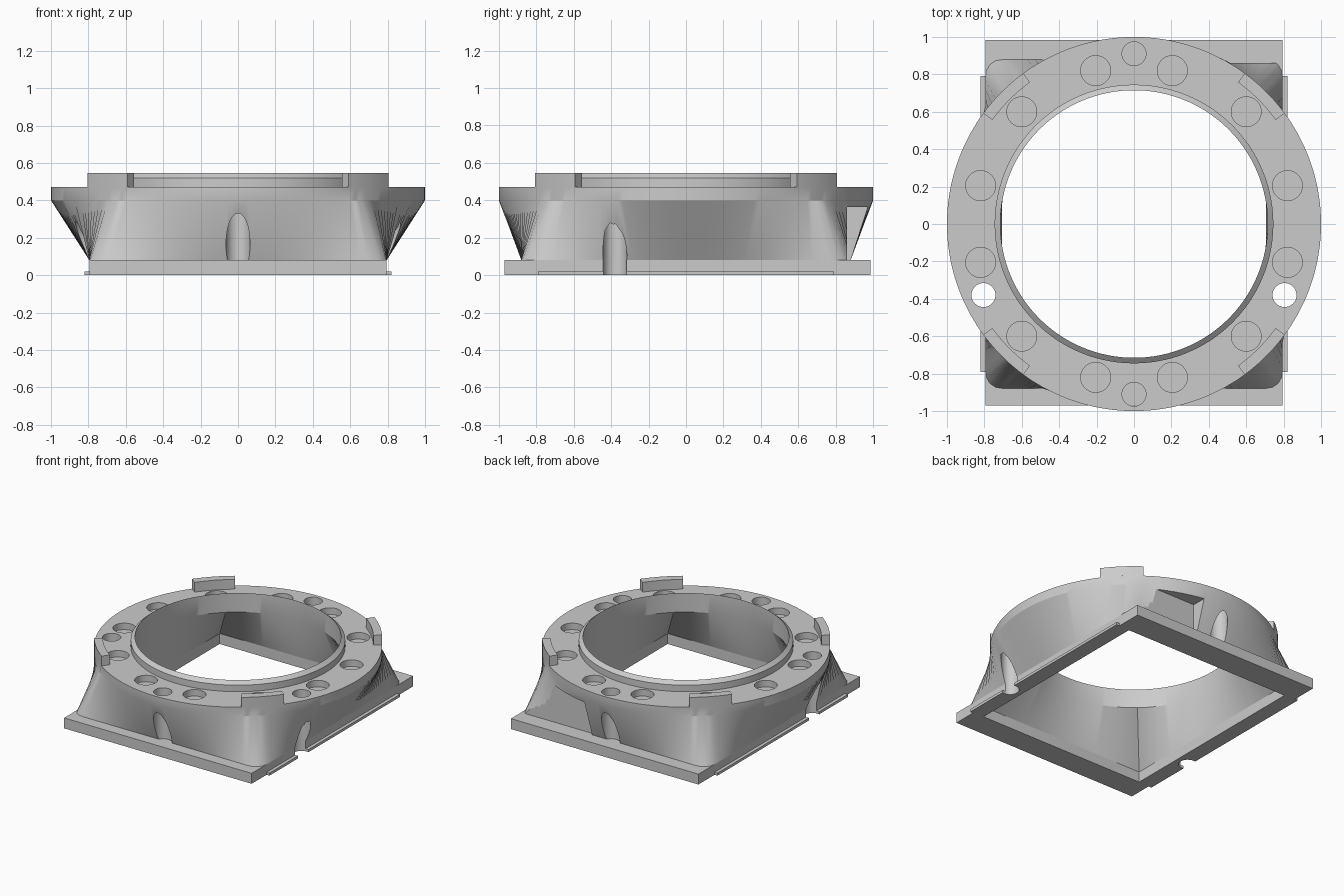
import bpy, bmesh
from math import sin, cos, pi, radians, atan2, hypot
from mathutils import Matrix, Vector

if "Cube" in bpy.data.objects:
    bpy.data.objects.remove(bpy.data.objects["Cube"])

PLATE_Z, FLANGE_Z0, FLANGE_Z1, TOP_Z = 0.08, 0.40, 0.47, 0.545
OPEN_X, OPEN_Y = 0.705, 0.785


def make_object(name, bm):
    bmesh.ops.recalc_face_normals(bm, faces=bm.faces)
    me = bpy.data.meshes.new(name)
    bm.to_mesh(me)
    bm.free()
    ob = bpy.data.objects.new(name, me)
    bpy.context.collection.objects.link(ob)
    return ob


def activate(ob):
    bpy.ops.object.select_all(action='DESELECT')
    ob.select_set(True)
    bpy.context.view_layer.objects.active = ob


def cylinder(bm, x, y, r, z0, z1):
    bmesh.ops.create_cone(bm, cap_ends=True, segments=40, radius1=r, radius2=r, depth=z1 - z0,
                          matrix=Matrix.Translation((x, y, (z0 + z1) / 2)))


def box(bm, x0, x1, y0, y1, z0, z1):
    m = Matrix.Translation(((x0 + x1) / 2, (y0 + y1) / 2, (z0 + z1) / 2))
    bmesh.ops.create_cube(bm, size=1, matrix=m @ Matrix.Diagonal((x1 - x0, y1 - y0, z1 - z0, 1)))


def loop_solid(bm, loops, closed):
    """Skin matching loops of points; closed joins the last loop to the first."""
    rings = [[bm.verts.new(p) for p in lp] for lp in loops]
    n = len(rings[0])
    for a, b in zip(rings, rings[1:] + (rings[:1] if closed else [])):
        for i in range(n):
            j = (i + 1) % n
            bm.faces.new((a[i], a[j], b[j], b[i]))


def cut(ob, cutter):
    activate(ob)
    mod = ob.modifiers.new("cut", 'BOOLEAN')
    mod.operation, mod.solver, mod.object = 'DIFFERENCE', 'EXACT', cutter
    bpy.ops.object.modifier_apply(modifier=mod.name)
    bpy.data.objects.remove(cutter)


def rect_point(a, hx, hy, r, z):
    """Point on a rounded rectangle at polar angle a."""
    lo, hi = 0.0, 2.0
    for _ in range(40):
        t = (lo + hi) / 2
        qx, qy = abs(t * cos(a)) - hx + r, abs(t * sin(a)) - hy + r
        d = hypot(max(qx, 0), max(qy, 0)) + min(max(qx, qy), 0) - r
        lo, hi = (t, hi) if d < 0 else (lo, t)
    return Vector((lo * cos(a), lo * sin(a), z))


# Adapter body: rectangle-to-round transition, flange and chamfered lip
corner = atan2(OPEN_Y, OPEN_X)
angles = sorted([2 * pi * (i + 0.5) / 192 for i in range(192)]
                + [corner, pi - corner, pi + corner, 2 * pi - corner])


def circle(r, z):
    return [Vector((r * cos(a), r * sin(a), z)) for a in angles]


bm = bmesh.new()
loop_solid(bm, [
    [rect_point(a, 0.795, 0.88, 0.09, PLATE_Z) for a in angles],
    circle(1.0, FLANGE_Z0), circle(1.0, FLANGE_Z1),
    circle(0.745, FLANGE_Z1), circle(0.745, 0.52), circle(0.715, TOP_Z),
    circle(0.715, FLANGE_Z0),
    [rect_point(a, OPEN_X, OPEN_Y, 0, PLATE_Z) for a in angles]], True)
body = make_object("adapter_body", bm)

# Magnet pockets, bolt holes and the flat relief at the back
bm = bmesh.new()
for sx in (-1, 1):
    for sy in (-1, 1):
        for x, y in ((0.205, 0.82), (0.6, 0.6), (0.82, 0.205)):
            cylinder(bm, sx * x, sy * y, 0.08, 0.42, 0.6)
    cylinder(bm, sx * 0.805, -0.38, 0.064, -0.1, 0.6)
    cylinder(bm, 0, sx * 0.91, 0.064, 0.04, 0.6)
box(bm, 0.18, 1.1, 0.86, 1.2, 0.04, 0.365)
cut(body, make_object("body_cutter", bm))

# Base plate frame
bm = bmesh.new()


def rect(hx, y0, y1, z):
    return [(-hx, y0, z), (hx, y0, z), (hx, y1, z), (-hx, y1, z)]


loop_solid(bm, [rect(0.795, -0.97, 0.985, 0), rect(0.795, -0.97, 0.985, PLATE_Z),
                rect(OPEN_X, -OPEN_Y, OPEN_Y, PLATE_Z), rect(OPEN_X, -OPEN_Y, OPEN_Y, 0)], True)
plate = make_object("base_plate", bm)

# Thin side rails along the plate
bm = bmesh.new()
for s in (-1, 1):
    box(bm, min(s * 0.795, s * 0.82), max(s * 0.795, s * 0.82), -0.79, 0.79, 0, 0.02)
rails = make_object("side_rails", bm)

# Bolt notches through plate and rails
for ob in (plate, rails):
    bm = bmesh.new()
    for s in (-1, 1):
        cylinder(bm, s * 0.805, -0.38, 0.064, -0.1, 0.6)
    cut(ob, make_object("notch_cutter", bm))

# Four raised locating tabs on the flange rim
bm = bmesh.new()
for q in range(4):
    secs = []
    for i in range(13):
        a = radians(90 * q + 36.3 + 17.4 * i / 12)
        secs.append([(r * cos(a), r * sin(a), z) for r, z in
                     ((0.94, FLANGE_Z1), (1.0, FLANGE_Z1), (1.0, TOP_Z), (0.94, TOP_Z))])
    loop_solid(bm, secs, False)
bmesh.ops.holes_fill(bm, edges=[e for e in bm.edges if e.is_boundary], sides=4)
tabs = make_object("locating_tabs", bm)

for ob in (body, plate, rails, tabs):
    activate(ob)
    bpy.ops.object.shade_smooth_by_angle(angle=radians(25))
